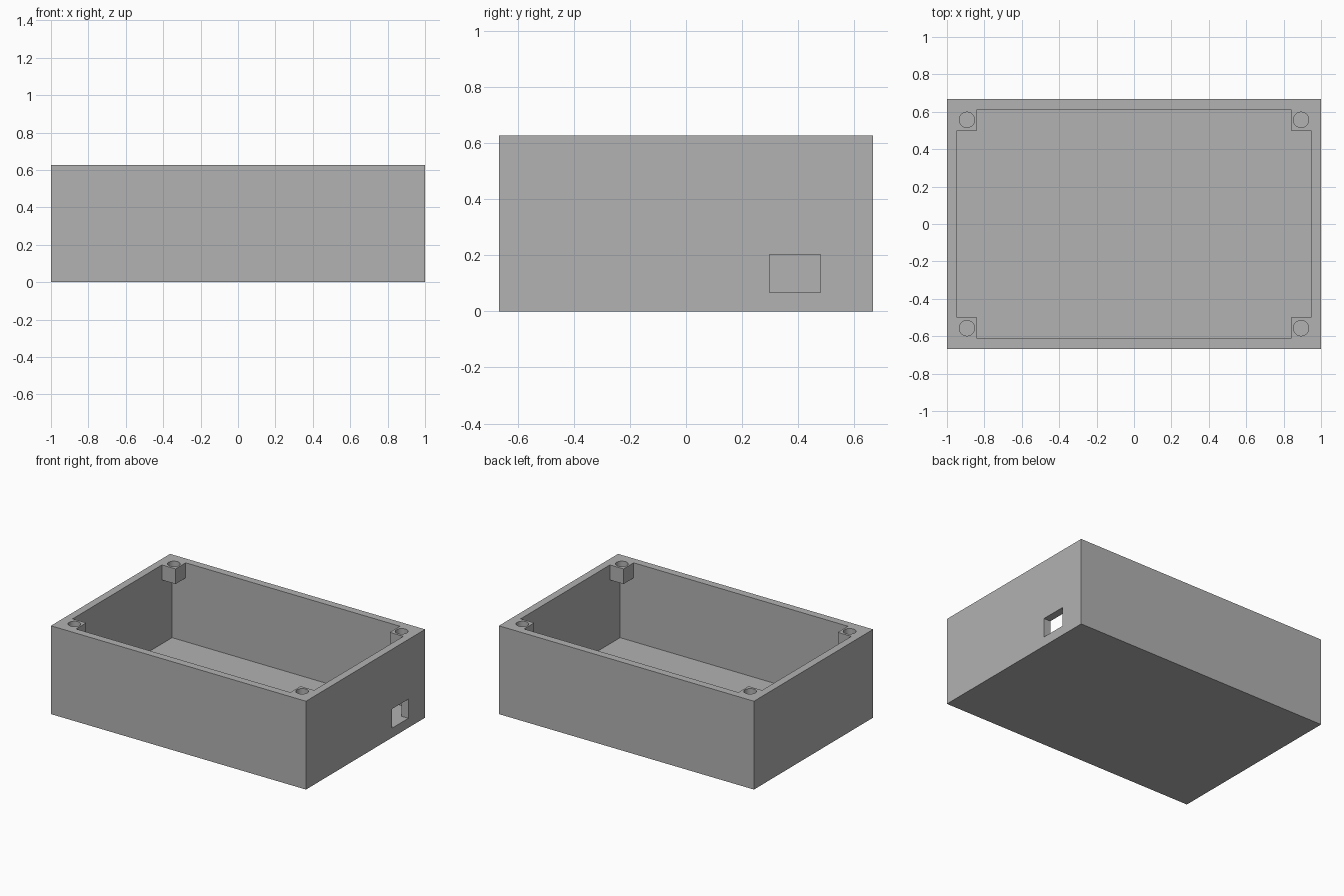
import bpy, math

cube = bpy.data.objects.get("Cube")
if cube:
    bpy.data.objects.remove(cube, do_unlink=True)

# Main dimensions (half sizes for x and y)
HX, HY, H = 1.0, 0.667, 0.626
WALL, FLOOR = 0.0535, 0.067
IX, IY = HX - WALL, HY - WALL
POST_X, POST_Y, POST_H = 0.84, 0.50, 0.107
SCREW_X, SCREW_Y, SCREW_R = 0.893, 0.557, 0.041
OVER = 0.1

grey = bpy.data.materials.new("grey plastic")
grey.use_nodes = True
colour = (0.445, 0.445, 0.445, 1)
grey.diffuse_color = colour
grey.node_tree.nodes["Principled BSDF"].inputs["Base Color"].default_value = colour


def box(name, x, y, z):
    """Box from (min, max) ranges."""
    bpy.ops.mesh.primitive_cube_add(size=1)
    ob = bpy.context.object
    ob.name = name
    ob.location = [(a + b) / 2 for a, b in (x, y, z)]
    ob.scale = [b - a for a, b in (x, y, z)]
    bpy.ops.object.transform_apply(location=True, rotation=False, scale=True)
    ob.data.materials.append(grey)
    return ob


def cut(target, cutter):
    """Subtract the cutter, then discard it."""
    cutter.hide_render = True
    mod = target.modifiers.new("cut", "BOOLEAN")
    mod.operation = "DIFFERENCE"
    mod.solver = "EXACT"
    mod.object = cutter
    bpy.context.view_layer.objects.active = target
    bpy.ops.object.modifier_apply(modifier=mod.name)
    bpy.data.objects.remove(cutter, do_unlink=True)


# Outer block
case = box("enclosure_body", (-HX, HX), (-HY, HY), (0, H))

# Cavity: cross-shaped mouth leaves corner posts, full width below them
top = H + OVER
cut(case, box("mouth_long", (-IX, IX), (-POST_Y, POST_Y), (FLOOR, top)))
cut(case, box("mouth_wide", (-POST_X, POST_X), (-IY, IY), (FLOOR, top)))
cut(case, box("cavity", (-IX, IX), (-IY, IY), (FLOOR, H - POST_H)))

# Screw holes through the corner posts
for sx in (-1, 1):
    for sy in (-1, 1):
        bpy.ops.mesh.primitive_cylinder_add(
            vertices=48, radius=SCREW_R, depth=2 * (POST_H + 0.03),
            location=(sx * SCREW_X, sy * SCREW_Y, H))
        hole = bpy.context.object
        hole.name = "screw_hole"
        hole.data.materials.append(grey)
        cut(case, hole)

# Cable opening in the +x wall, level with the floor
cut(case, box("cable_opening", (IX - 0.02, HX + OVER), (0.297, 0.48), (FLOOR, 0.203)))

bpy.ops.object.select_all(action="DESELECT")
case.select_set(True)
bpy.context.view_layer.objects.active = case
bpy.ops.object.shade_smooth_by_angle(angle=math.radians(30))
